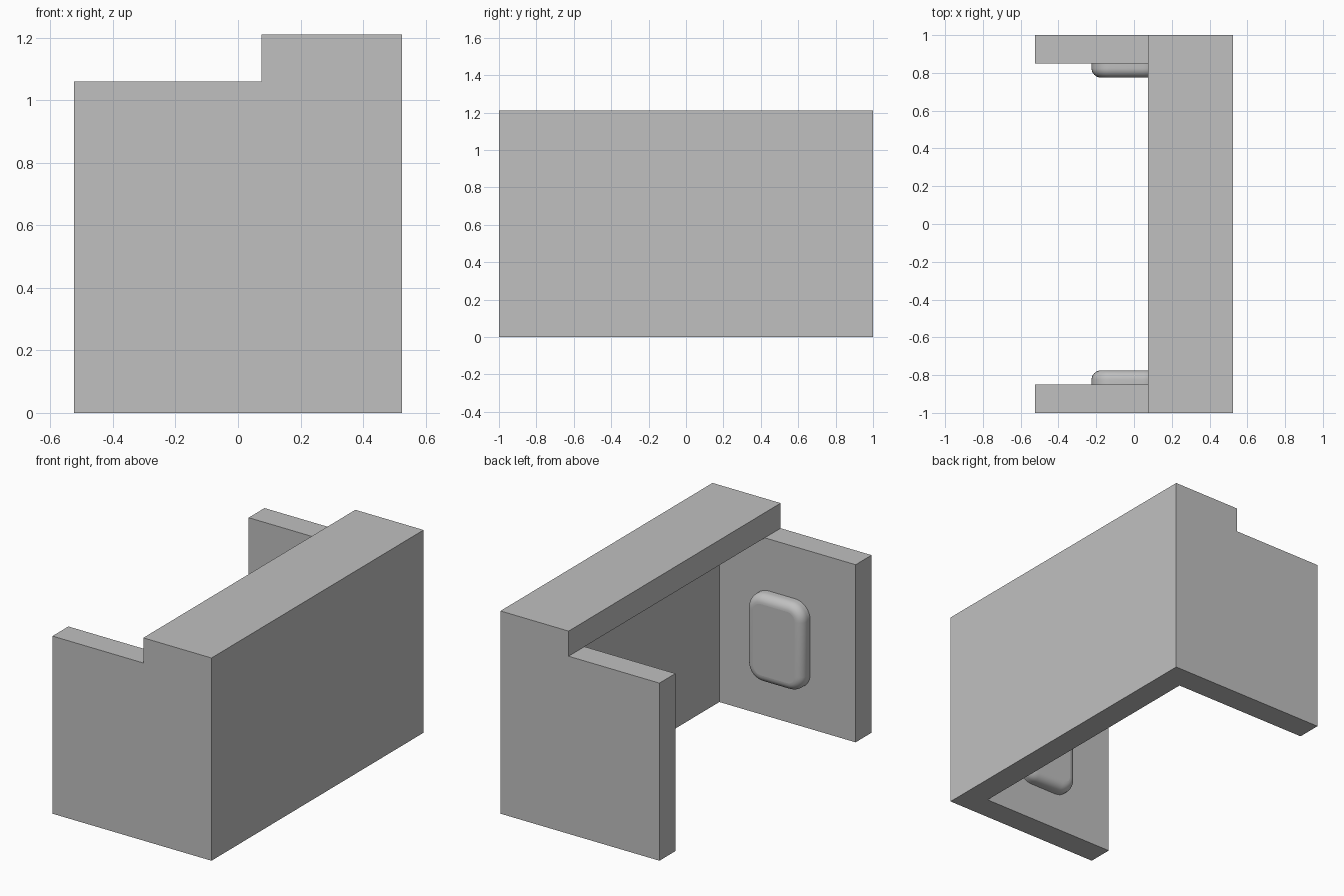
import bpy, bmesh, math
from mathutils import Vector

if "Cube" in bpy.data.objects:
    bpy.data.objects.remove(bpy.data.objects["Cube"])

grey = bpy.data.materials.new("plain_grey")
grey.diffuse_color = (0.53, 0.53, 0.53, 1)
grey.use_nodes = True
grey.node_tree.nodes["Principled BSDF"].inputs["Base Color"].default_value = grey.diffuse_color


def finish(bm, name):
    bmesh.ops.recalc_face_normals(bm, faces=bm.faces)
    mesh = bpy.data.meshes.new(name)
    bm.to_mesh(mesh)
    bm.free()
    mesh.materials.append(grey)
    obj = bpy.data.objects.new(name, mesh)
    bpy.context.collection.objects.link(obj)
    return obj


# Bracket body: back wall, two end walls and an overhanging top ledge as one solid
GRID = ((-0.525, 0.075, 0.375, 0.525), (-1, -0.85, 0.85, 1), (0, 1.06, 1.21))


def solid(c):
    i, j, k = c
    if not (0 <= i < 3 and 0 <= j < 3 and 0 <= k < 2):
        return False
    return i >= 1 if k == 1 else (i == 2 or j != 1)


bm = bmesh.new()
cells = [(i, j, k) for i in range(3) for j in range(3) for k in range(2)]
for cell in filter(solid, cells):
    for axis in range(3):
        for side in (0, 1):
            near = list(cell)
            near[axis] += 2 * side - 1
            if solid(near):
                continue
            quad = []
            for a, b in ((0, 0), (1, 0), (1, 1), (0, 1)):
                step = [0, 0, 0]
                step[axis], step[(axis + 1) % 3], step[(axis + 2) % 3] = side, a, b
                quad.append(bm.verts.new([GRID[n][cell[n] + step[n]] for n in range(3)]))
            bm.faces.new(quad)
bmesh.ops.remove_doubles(bm, verts=bm.verts, dist=1e-4)
bmesh.ops.recalc_face_normals(bm, faces=bm.faces)
bmesh.ops.dissolve_limit(bm, angle_limit=0.01, verts=bm.verts, edges=bm.edges)
finish(bm, "bracket_body")

# Pillow-edged pads on the inner faces of the end walls
X0, X1, Z0, Z1 = -0.225, 0.15, 0.225, 0.75
CORNER, FILLET, DEPTH, STEPS = 0.1, 0.05, 0.075, 8


def rounded_loop(bm, y, inset):
    verts = []
    centres = ((X1 - CORNER, Z1 - CORNER), (X0 + CORNER, Z1 - CORNER),
               (X0 + CORNER, Z0 + CORNER), (X1 - CORNER, Z0 + CORNER))
    r = CORNER - inset
    for q, (cx, cz) in enumerate(centres):
        for s in range(STEPS + 1):
            a = math.pi / 2 * (q + s / STEPS)
            verts.append(bm.verts.new(Vector((cx + r * math.cos(a), y, cz + r * math.sin(a)))))
    return verts


bm = bmesh.new()
loops = [rounded_loop(bm, -0.85, 0)]
for s in range(STEPS + 1):
    a = math.pi / 2 * s / STEPS
    loops.append(rounded_loop(bm, -0.85 + DEPTH - FILLET * (1 - math.sin(a)),
                              FILLET * (1 - math.cos(a))))
for low, high in zip(loops, loops[1:]):
    for n in range(len(low)):
        m = (n + 1) % len(low)
        bm.faces.new((low[n], low[m], high[m], high[n])).smooth = True
bm.faces.new(loops[-1])
bm.faces.new(loops[0])
pads = finish(bm, "side_pads")
mirror = pads.modifiers.new("mirror", 'MIRROR')
mirror.use_axis = (False, True, False)
